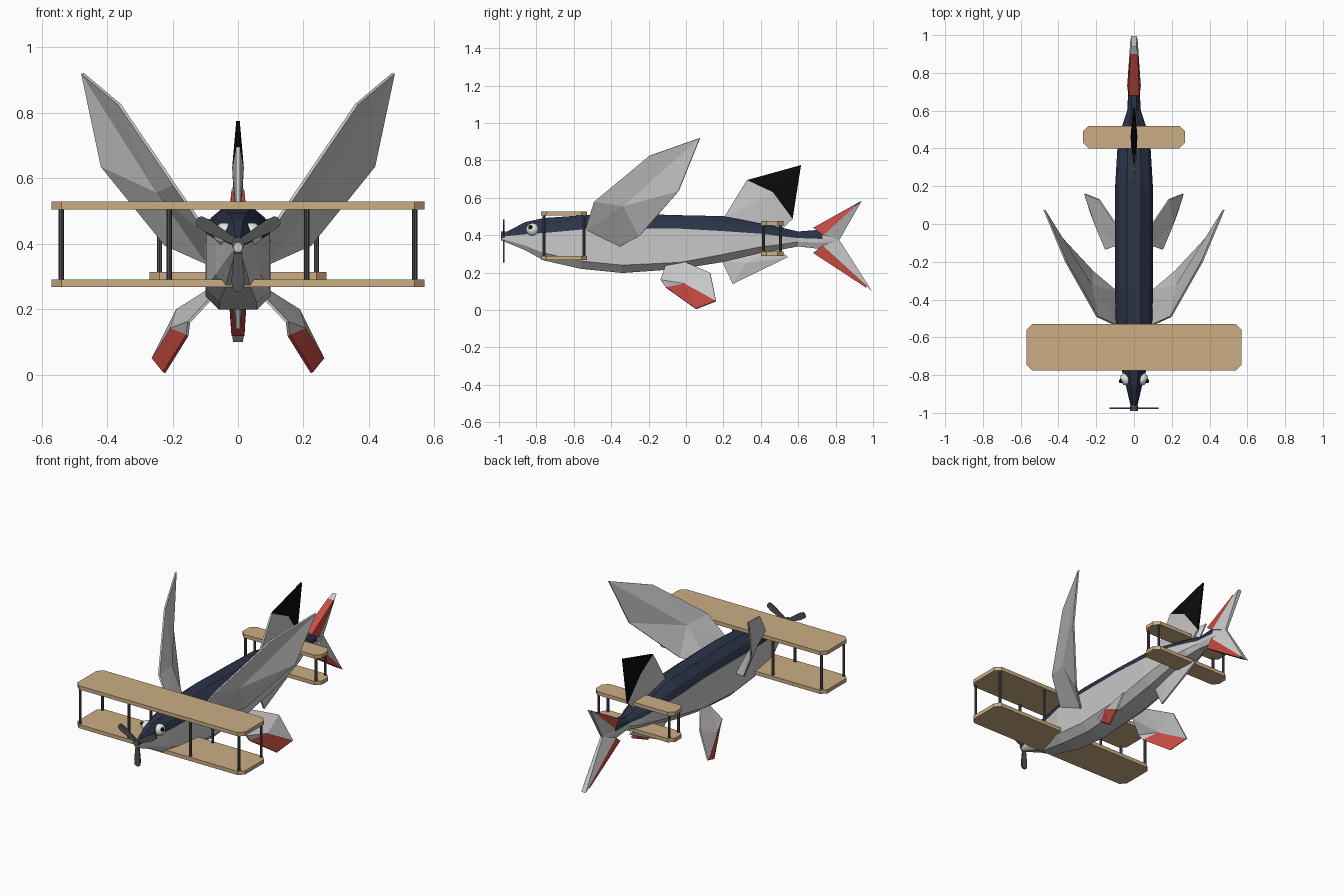
import bpy, bmesh, math
from mathutils import Vector

if "Cube" in bpy.data.objects:
    bpy.data.objects.remove(bpy.data.objects["Cube"])


def material(name, rgb):
    m = bpy.data.materials.new(name)
    m.diffuse_color = (*rgb, 1)
    m.use_nodes = True
    m.node_tree.nodes["Principled BSDF"].inputs["Base Color"].default_value = m.diffuse_color
    return m


SILVER = material("silver grey", (0.58, 0.58, 0.58))
NAVY = material("navy", (0.024, 0.033, 0.062))
RED = material("red", (0.60, 0.075, 0.055))
WOOD = material("light wood", (0.60, 0.42, 0.23))
STEEL = material("dark steel", (0.085, 0.085, 0.09))
BLACK = material("black", (0.003, 0.003, 0.003))
WHITE = material("eye white", (0.8, 0.8, 0.8))


def make(name, verts, faces, mats, idx=None):
    """Flat shaded mesh object with consistent outward normals."""
    me = bpy.data.meshes.new(name)
    me.from_pydata([tuple(v) for v in verts], [], faces)
    for m in mats:
        me.materials.append(m)
    if idx:
        me.polygons.foreach_set("material_index", idx)
    bm = bmesh.new()
    bm.from_mesh(me)
    bmesh.ops.recalc_face_normals(bm, faces=bm.faces)
    bm.to_mesh(me)
    bm.free()
    ob = bpy.data.objects.new(name, me)
    bpy.context.collection.objects.link(ob)
    return ob


def loft(name, rings, mats, rule):
    """Skin closed rings; rule(section, side) gives the material index."""
    n = len(rings[0])
    faces, idx = [], []
    for s in range(len(rings) - 1):
        for k in range(n):
            j = (k + 1) % n
            faces.append((s * n + k, s * n + j, (s + 1) * n + j, (s + 1) * n + k))
            idx.append(rule(s, k))
    last = len(rings) - 1
    faces += [tuple(range(n)), tuple(last * n + k for k in range(n))]
    idx += [0, 0]
    return make(name, [v for r in rings for v in r], faces, mats, idx)


def fin(name, outline, centre, thick, mats, painted=()):
    """Faceted blade: outline joined to a raised point on both faces."""
    pts = [Vector(p) for p in outline]
    c = Vector(centre)
    nrm = sum(((pts[i] - c).cross(pts[(i + 1) % len(pts)] - c)
               for i in range(len(pts))), Vector()).normalized()
    n = len(pts)
    edge = nrm * thick * 0.3
    verts = [p + edge for p in pts] + [p - edge for p in pts]
    verts += [c + nrm * thick, c - nrm * thick]
    faces, idx = [], []
    for i in range(n):
        j = (i + 1) % n
        faces += [(i, j, 2 * n), (n + j, n + i, 2 * n + 1), (i, n + i, n + j, j)]
        idx += [int(i in painted)] * 3
    return make(name, verts, faces, mats, idx)


def slab(name, hx, y0, y1, z0, z1, ch):
    """Board with clipped corners."""
    o = [(-hx + ch, y0), (hx - ch, y0), (hx, y0 + ch), (hx, y1 - ch),
         (hx - ch, y1), (-hx + ch, y1), (-hx, y1 - ch), (-hx, y0 + ch)]
    return loft(name, [[(x, y, z) for x, y in o] for z in (z0, z1)], [WOOD],
                lambda s, k: 0)


# Fish body: y, half width, top, colour line, lower side, bottom
SECTIONS = [
    (-0.99, 0.012, 0.402, 0.392, 0.382, 0.374),
    (-0.86, 0.042, 0.47, 0.405, 0.345, 0.32),
    (-0.76, 0.068, 0.492, 0.412, 0.305, 0.265),
    (-0.56, 0.098, 0.506, 0.43, 0.262, 0.22),
    (-0.34, 0.10, 0.516, 0.435, 0.24, 0.198),
    (-0.03, 0.10, 0.507, 0.435, 0.255, 0.22),
    (0.20, 0.10, 0.502, 0.422, 0.298, 0.257),
    (0.40, 0.088, 0.462, 0.408, 0.338, 0.305),
    (0.52, 0.063, 0.438, 0.393, 0.352, 0.325),
    (0.60, 0.036, 0.42, 0.385, 0.365, 0.34),
    (0.73, 0.029, 0.43, 0.38, 0.36, 0.325),
    (0.82, 0.006, 0.385, 0.378, 0.37, 0.364),
]
rings = []
for y, w, top, line, low, bot in SECTIONS:
    half = [(0.38 * w, top), (0.82 * w, line + 0.55 * (top - line)),
            (w, line), (w, low), (0.58 * w, bot)]
    rings.append([(x, y, z) for x, z in half]
                 + [(-x, y, z) for x, z in reversed(half)])
loft("fish_body", rings, [SILVER, NAVY],
     lambda s, k: int(k in (0, 1, 7, 8, 9) and s < 10))


# Forked tail lobes: leading edge, ridge and trailing edge as (y, z, half width)
def tail_lobe(name, root, tip):
    rs = []
    for sec in (root, tip):
        rs.append([(w, y, z) for y, z, w in sec]
                  + [(-w, y, z) for y, z, w in reversed(sec)])
    loft(name, rs, [SILVER, RED], lambda s, k: int(k in (0, 4, 5)))


tail_lobe("upper_tail_lobe",
          [(0.68, 0.44, 0.028), (0.735, 0.40, 0.036), (0.82, 0.375, 0.007)],
          [(0.90, 0.563, 0.02), (0.905, 0.556, 0.02), (0.94, 0.584, 0.012)])
tail_lobe("lower_tail_lobe",
          [(0.68, 0.305, 0.03), (0.73, 0.345, 0.036), (0.82, 0.375, 0.007)],
          [(0.965, 0.118, 0.02), (0.965, 0.132, 0.02), (0.995, 0.10, 0.015)])

# Paired wings, belly fins and eyes
WING = [(0.085, -0.54, 0.42), (0.195, -0.49, 0.58), (0.362, -0.195, 0.825),
        (0.475, 0.075, 0.92), (0.415, -0.04, 0.636), (0.22, -0.25, 0.395),
        (0.09, -0.36, 0.337)]
BELLY = [(0.08, -0.11, 0.235), (0.15, -0.135, 0.16), (0.155, -0.107, 0.12),
         (0.226, 0.053, 0.006), (0.26, 0.16, 0.048), (0.185, 0.13, 0.198),
         (0.09, -0.01, 0.258)]
for side, s in (("right", 1), ("left", -1)):
    flip = lambda pts: [(s * x, y, z) for x, y, z in pts]
    fin(side + "_fish_wing", flip(WING), (s * 0.235, -0.33, 0.56), 0.016, [SILVER])
    fin(side + "_belly_fin", flip(BELLY), (s * 0.195, -0.005, 0.136), 0.014,
        [SILVER, RED], (2, 3))
    for part, r, loc, mat in (
            ("eye", 0.035, (s * 0.04, -0.82, 0.43), WHITE),
            ("pupil", 0.011, (s * 0.069, -0.832, 0.443), BLACK)):
        bpy.ops.mesh.primitive_uv_sphere_add(segments=12, ring_count=8,
                                             radius=r, location=loc)
        ob = bpy.context.object
        ob.name = f"{side}_{part}"
        ob.data.materials.append(mat)
        bpy.ops.object.shade_smooth_by_angle()

# Centre fins
fin("dorsal_fin", [(0, 0.20, 0.49), (0, 0.326, 0.695), (0, 0.615, 0.775),
                   (0, 0.57, 0.487), (0, 0.50, 0.42), (0, 0.30, 0.44)],
    (0, 0.465, 0.63), 0.018, [SILVER, BLACK], (1, 2))
fin("anal_fin", [(0, 0.19, 0.265), (0, 0.25, 0.139), (0, 0.545, 0.283),
                 (0, 0.48, 0.34), (0, 0.30, 0.32)],
    (0, 0.32, 0.25), 0.018, [SILVER])

# Biplane boards
slab("upper_front_wing", 0.57, -0.775, -0.53, 0.505, 0.528, 0.03)
slab("lower_front_wing", 0.57, -0.775, -0.53, 0.267, 0.29, 0.03)
slab("upper_tailplane", 0.27, 0.40, 0.52, 0.453, 0.475, 0.03)
slab("lower_tailplane", 0.27, 0.40, 0.52, 0.29, 0.313, 0.03)


# Struts between the boards
def struts(name, xs, ys, z0, z1):
    for x in xs:
        for sx in (-x, x):
            for y in ys:
                bpy.ops.mesh.primitive_cylinder_add(
                    vertices=8, radius=0.008, depth=z1 - z0,
                    location=(sx, y, (z0 + z1) / 2))
                bpy.context.object.name = name
                bpy.context.object.data.materials.append(STEEL)


struts("front_strut", (0.21, 0.54), (-0.76, -0.545), 0.28, 0.515)
struts("tail_strut", (0.24,), (0.415, 0.505), 0.30, 0.465)

# Propeller: hub and three flared blades
HUB = Vector((0, -0.975, 0.40))
bpy.ops.mesh.primitive_cylinder_add(vertices=12, radius=0.02, depth=0.03,
                                    location=HUB, rotation=(math.pi / 2, 0, 0))
bpy.context.object.name = "propeller_hub"
bpy.context.object.data.materials.append(STEEL)
for i in range(3):
    a = math.radians(30 + 120 * i)
    out = Vector((math.cos(a), 0, math.sin(a)))
    across = Vector((-math.sin(a), 0, math.cos(a)))
    prof = [(0.0, 0.01), (0.05, 0.014), (0.11, 0.02), (0.138, 0.017), (0.146, 0.008)]
    edge = [(r, w) for r, w in prof] + [(r, -w) for r, w in reversed(prof)]
    loft(f"propeller_blade_{i + 1}",
         [[HUB + out * r + across * w + Vector((0, dy, 0)) for r, w in edge]
          for dy in (-0.004, 0.004)], [STEEL], lambda s, k: 0)
